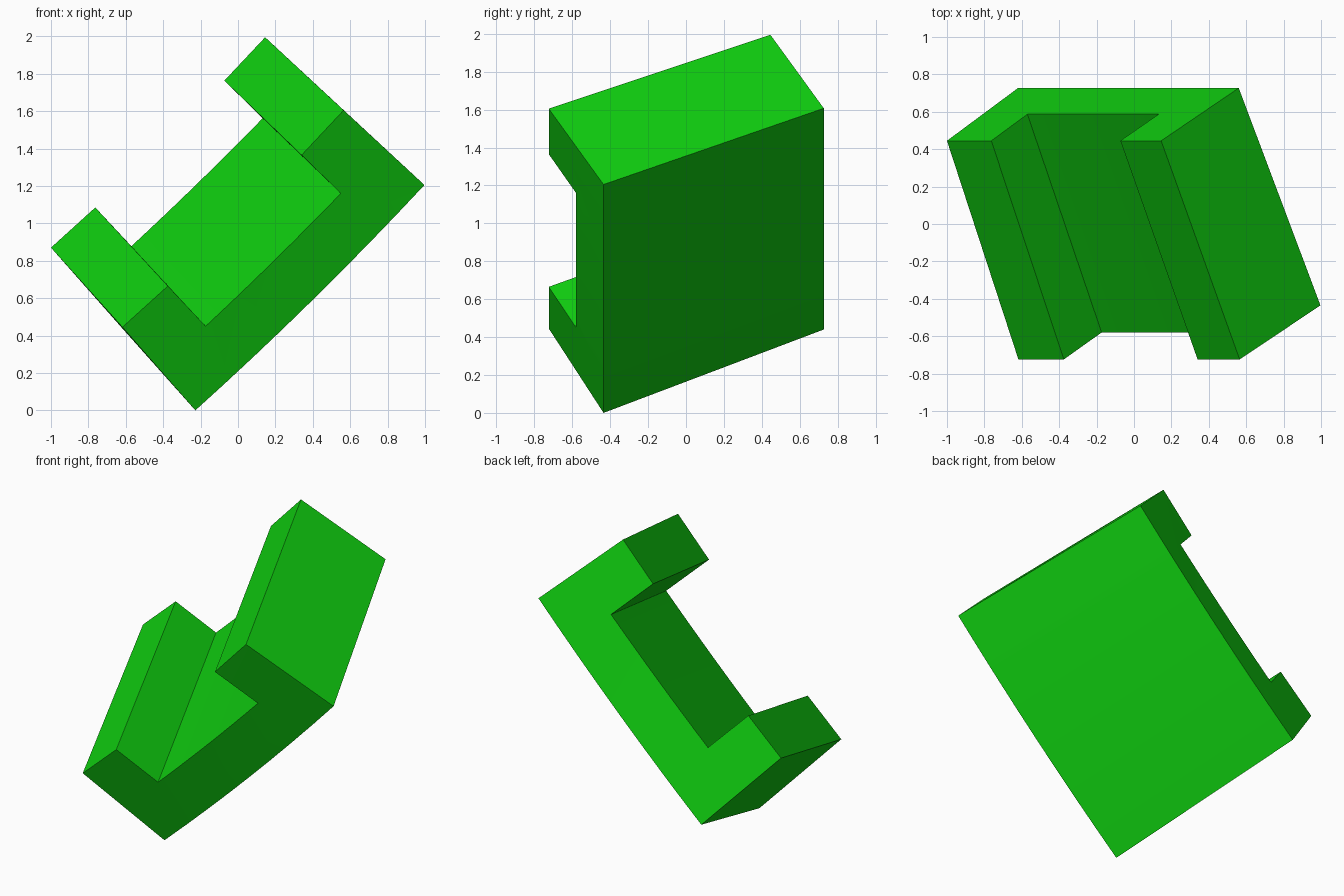
import bpy, bmesh, math
from mathutils import Vector

cube = bpy.data.objects.get("Cube")
if cube:
    bpy.data.objects.remove(cube, do_unlink=True)

# Single green material
mat = bpy.data.materials.new("bright green")
mat.use_nodes = True
green = (0.005, 0.62, 0.005, 1)
mat.diffuse_color = green
mat.node_tree.nodes["Principled BSDF"].inputs["Base Color"].default_value = green

# C-shaped ring segment: front outline and slightly smaller rear outline,
# in the order outer edge, right arm, recess, left arm
FRONT = [(-0.228, -0.435, 0.0), (0.997, -0.435, 1.205), (0.565, -0.724, 1.605),
         (0.34, -0.724, 1.365), (0.55, -0.58, 1.16), (-0.173, -0.58, 0.45),
         (-0.375, -0.724, 0.665), (-0.618, -0.724, 0.445)]
REAR = [(-0.62, 0.727, 0.44), (0.56, 0.727, 1.607), (0.145, 0.445, 1.995),
        (-0.073, 0.445, 1.763), (0.132, 0.587, 1.562), (-0.57, 0.587, 0.878),
        (-0.763, 0.445, 1.085), (-1.0, 0.445, 0.87)]
BULGE = Vector((0.707, 0, -0.707))
RADIUS = 19.5
STEPS = 8


def outline(corners):
    """Replace the long outer and recess edges by shallow arcs."""
    pts = [Vector(c) for c in corners]
    out = []
    for i, p in enumerate(pts):
        q = pts[(i + 1) % len(pts)]
        out.append(p)
        if i in (0, 4):
            sag = (q - p).length_squared / (8 * RADIUS)
            for k in range(1, STEPS):
                t = k / STEPS
                out.append(p.lerp(q, t) + BULGE * sag * 4 * t * (1 - t))
    return out


# Loft between the two outlines and cap both ends
bm = bmesh.new()
front = [bm.verts.new(p) for p in outline(FRONT)]
rear = [bm.verts.new(p) for p in outline(REAR)]
n = len(front)
for i in range(n):
    j = (i + 1) % n
    bm.faces.new((front[i], front[j], rear[j], rear[i]))
caps = [bm.faces.new(front), bm.faces.new(list(reversed(rear)))]
bmesh.ops.triangulate(bm, faces=caps)
bmesh.ops.recalc_face_normals(bm, faces=bm.faces)
mesh = bpy.data.meshes.new("notched_block")
bm.to_mesh(mesh)
bm.free()
mesh.materials.append(mat)

block = bpy.data.objects.new("notched_block", mesh)
bpy.context.collection.objects.link(block)
bpy.ops.object.select_all(action="DESELECT")
block.select_set(True)
bpy.context.view_layer.objects.active = block
bpy.ops.object.shade_smooth_by_angle(angle=math.radians(20))
